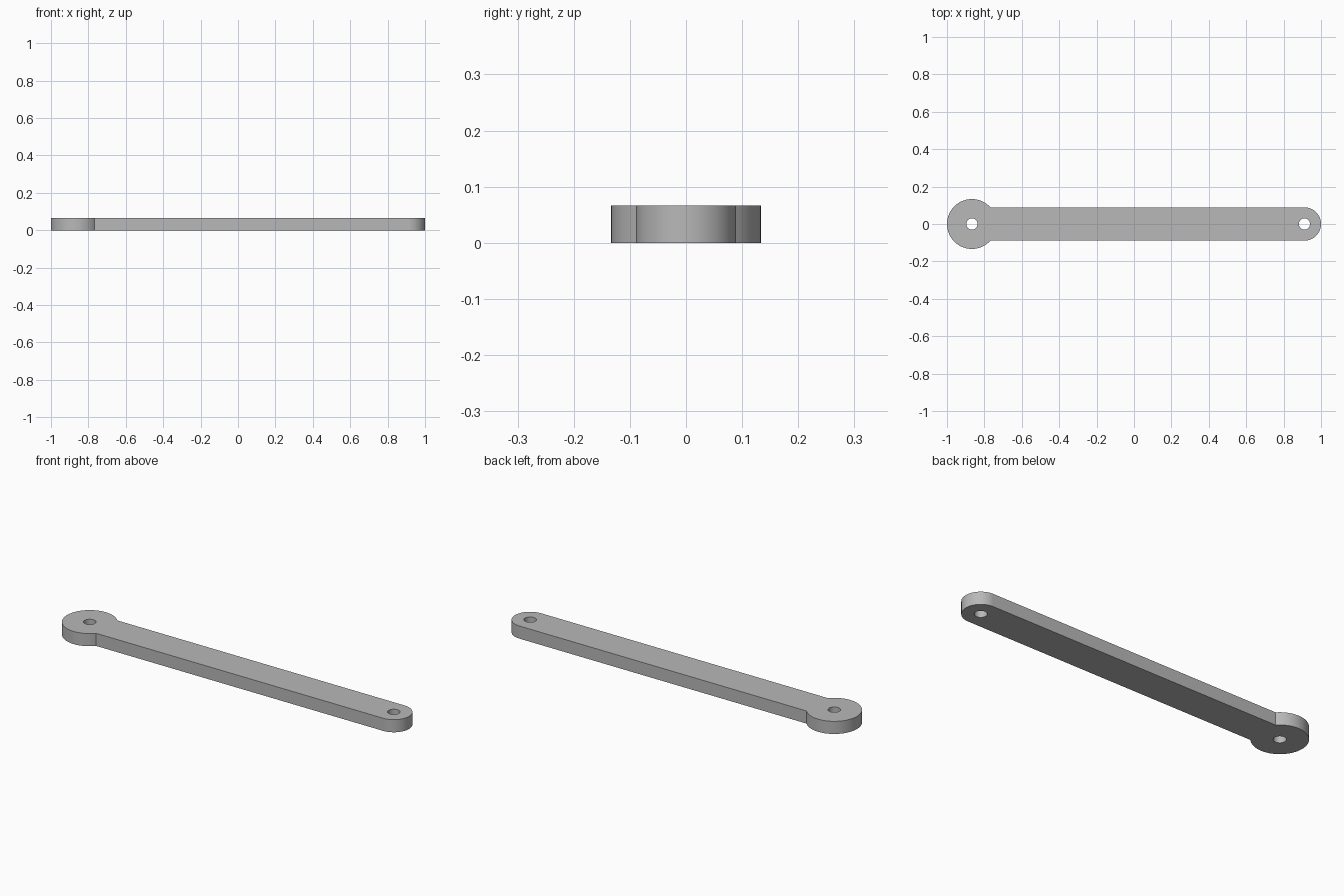
import bpy
import bmesh
from math import asin, cos, pi, sin

cube = bpy.data.objects.get("Cube")
if cube:
    bpy.data.objects.remove(cube, do_unlink=True)

THICKNESS = 0.0667
BIG_R, SMALL_R, HOLE_R = 0.1333, 0.0889, 0.03
BIG_X, SMALL_X = BIG_R - 1, 1 - SMALL_R

grey = bpy.data.materials.new("plain grey")
grey.use_nodes = True
colour = (0.48, 0.48, 0.48, 1)
grey.diffuse_color = colour
grey.node_tree.nodes["Principled BSDF"].inputs["Base Color"].default_value = colour


def arc(cx, radius, start, end, steps):
    """Points along an arc centred on the long axis."""
    angles = [start + (end - start) * i / steps for i in range(steps + 1)]
    return [(cx + radius * cos(a), radius * sin(a), 0) for a in angles]


def add_loop(bm, points):
    verts = [bm.verts.new(p) for p in points]
    return [bm.edges.new((v, verts[i - 1])) for i, v in enumerate(verts)]


# Outline: large round eye, straight arm, small rounded tip, two pin holes
neck = asin(SMALL_R / BIG_R)
outline = arc(BIG_X, BIG_R, neck, 2 * pi - neck, 72)
outline += arc(SMALL_X, SMALL_R, -pi / 2, pi / 2, 48)

bm = bmesh.new()
edges = add_loop(bm, outline)
for x in (BIG_X, SMALL_X):
    edges += add_loop(bm, arc(x, HOLE_R, 0, 2 * pi, 48)[:-1])
bmesh.ops.triangle_fill(bm, edges=edges, use_beauty=True, use_dissolve=False)

# Thicken the flat plate
raised = bmesh.ops.extrude_face_region(bm, geom=bm.faces[:], use_keep_orig=True)
top = [g for g in raised["geom"] if isinstance(g, bmesh.types.BMVert)]
bmesh.ops.translate(bm, verts=top, vec=(0, 0, THICKNESS))
bmesh.ops.recalc_face_normals(bm, faces=bm.faces[:])

mesh = bpy.data.meshes.new("link_arm")
bm.to_mesh(mesh)
bm.free()
mesh.materials.append(grey)
arm = bpy.data.objects.new("link_arm", mesh)
bpy.context.collection.objects.link(arm)

# Smooth the round walls while keeping rims and neck corners sharp
bpy.context.view_layer.objects.active = arm
arm.select_set(True)
bpy.ops.object.shade_smooth_by_angle(angle=pi / 6)
